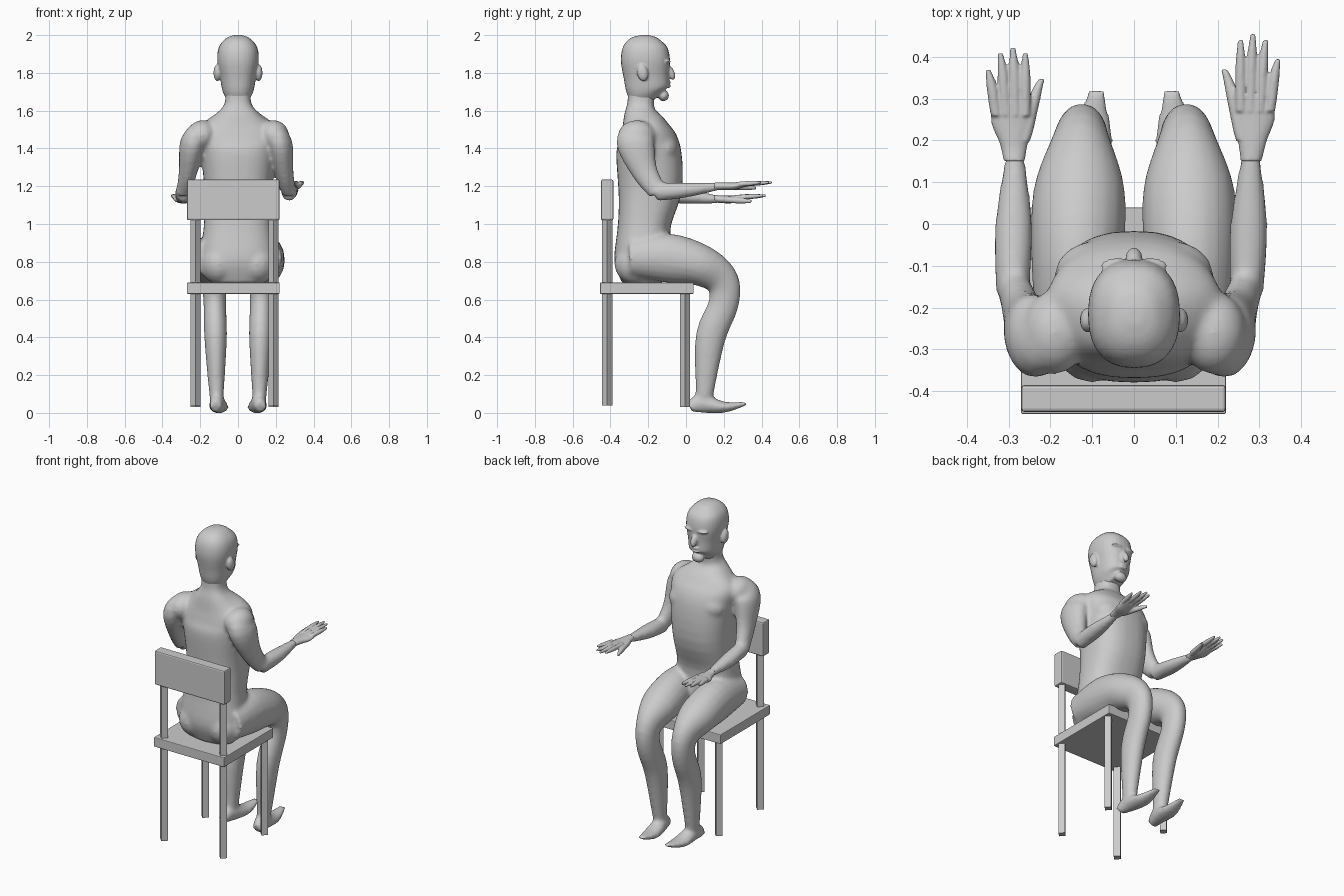
import bpy, bmesh, math
from mathutils import Vector, Matrix

default_cube = bpy.data.objects.get("Cube")
if default_cube:
    bpy.data.objects.remove(default_cube, do_unlink=True)

grey = bpy.data.materials.new("plain_grey")
grey.use_nodes = True
colour = (0.6, 0.6, 0.6, 1)
grey.diffuse_color = colour
grey.node_tree.nodes["Principled BSDF"].inputs["Base Color"].default_value = colour


def smooth_path(sections, steps=4):
    """Pass a smooth curve through the given sections."""
    points = [Vector(section) for section in sections]
    padded = [points[0], *points, points[-1]]
    path = []
    for before, start, end, after in zip(padded, padded[1:], padded[2:], padded[3:]):
        leave, arrive = (end - before) / 2, (after - start) / 2
        for step in range(steps):
            t = step / steps
            blend = t * t * (3 - 2 * t)
            path.append(start.lerp(end, blend)
                        + leave * t * (1 - t) ** 2 - arrive * t * t * (1 - t))
    return path + [points[-1]]


def rounded(value, squareness):
    return math.copysign(abs(value) ** squareness, value)


def tube(bm, sections, x_start=0, x_end=0, side=1, warp=None, sides=20, squareness=1):
    """Sections hold y, z, half width and half depth; depth lies across the path."""
    path = smooth_path(sections)
    last = len(path) - 1
    rings = []
    for index, (y, z, width, depth) in enumerate(path):
        ahead, behind = path[min(index + 1, last)], path[max(index - 1, 0)]
        along = Vector((0, ahead[0] - behind[0], ahead[1] - behind[1])).normalized()
        across = along.cross(Vector((1, 0, 0)))
        centre = Vector((x_start + (x_end - x_start) * index / last, y, z))
        ring = []
        for corner in range(sides):
            angle = math.tau * corner / sides
            point = centre + across * depth * rounded(math.sin(angle), squareness)
            point.x = side * (point.x + width * rounded(math.cos(angle), squareness))
            ring.append(bm.verts.new(warp(point) if warp else point))
        rings.append(ring)
    faces = [bm.faces.new(rings[0]), bm.faces.new(rings[-1])]
    for lower, upper in zip(rings, rings[1:]):
        for corner in range(sides):
            previous = corner - 1
            faces.append(bm.faces.new((lower[previous], lower[corner],
                                       upper[corner], upper[previous])))
    bmesh.ops.recalc_face_normals(bm, faces=faces)


def ball(bm, place, size, tilt=0):
    matrix = (Matrix.Translation(place) @ Matrix.Rotation(tilt, 4, 'X')
              @ Matrix.Diagonal((*size, 1)))
    bmesh.ops.create_uvsphere(bm, u_segments=16, v_segments=10, radius=1, matrix=matrix)


def finish(bm, name):
    mesh = bpy.data.meshes.new(name)
    bm.to_mesh(mesh)
    bm.free()
    mesh.materials.append(grey)
    part = bpy.data.objects.new(name, mesh)
    bpy.context.collection.objects.link(part)
    return part


def fuse(part, voxel, passes):
    """Join overlapping shapes into one smooth skin."""
    remesh = part.modifiers.new("fuse", 'REMESH')
    remesh.mode = 'VOXEL'
    remesh.voxel_size = voxel
    remesh.use_smooth_shade = True
    soften = part.modifiers.new("soften", 'SMOOTH')
    soften.iterations = passes


def right_arm_pose(point):
    """The right arm stands further out, reaches lower and is a little shorter."""
    reach = min(max((point.y + 0.16) / 0.34, 0), 1)
    point += Vector((-0.02 + 0.015 * reach, 0, -0.07 * reach))
    if point.y > 0.18:
        point.y -= (point.y - 0.18) * 0.12
    return point


torso = [(-.24, .68, .13, .1), (-.23, .8, .2, .15), (-.22, 1, .18, .14),
         (-.19, 1.2, .18, .17), (-.2, 1.4, .2, .17), (-.22, 1.5, .21, .13),
         (-.24, 1.58, .12, .09), (-.24, 1.64, .07, .07), (-.23, 1.74, .07, .08)]
upper_arm = [(-.26, 1.52, .04, .05), (-.27, 1.44, .07, .1),
             (-.22, 1.28, .05, .07), (-.15, 1.17, .04, .05)]
forearm = [(-.16, 1.17, .04, .05), (0, 1.18, .045, .04), (.18, 1.2, .02, .02)]
leg = [(-.3, .82, .09, .1), (-.1, .82, .11, .13), (.08, .78, .11, .11),
       (.19, .7, .07, .09), (.2, .58, .06, .08), (.13, .4, .06, .08),
       (.1, .12, .04, .05), (.09, .04, .03, .05)]
foot = [(.02, .03, .03, .03), (.08, .05, .04, .05),
        (.2, .03, .05, .03), (.32, .05, .02, .01)]

# Body with arms, legs and feet
bm = bmesh.new()
tube(bm, torso, sides=32, squareness=0.8)
for side, pose in ((1, None), (-1, right_arm_pose)):
    tube(bm, upper_arm, .19, .27, side, pose)
    tube(bm, forearm, .27, .28, side, pose)
    tube(bm, leg, .14, .11, side)
    tube(bm, foot, .12, .09, side)
    # Shoulder, chest muscle and buttock
    ball(bm, (side * .19, -.26, 1.47), (.08, .1, .08))
    ball(bm, (side * .09, -.12, 1.4), (.1, .08, .08))
    ball(bm, (side * .1, -.27, .79), (.1, .11, .11))
fuse(finish(bm, "body"), 0.01, 10)

# Head with face and ears
skull = [(-.18, 1.655, .04, .07), (-.2, 1.7, .08, .11), (-.21, 1.78, .095, .12),
         (-.215, 1.87, .11, .13), (-.22, 1.94, .1, .115), (-.22, 1.985, .06, .07),
         (-.22, 2, .02, .02)]
bm = bmesh.new()
tube(bm, skull, sides=28, squareness=0.85)
ball(bm, (0, -.08, 1.8), (.02, .02, .04), 0.4)
for height in (1.73, 1.75):
    ball(bm, (0, -.095, height), (.03, .015, .01))
ball(bm, (0, -.12, 1.68), (.04, .03, .03))
for side in (1, -1):
    ball(bm, (side * .11, -.23, 1.8), (.02, .03, .045), 0.2)
    ball(bm, (side * .04, -.1, 1.86), (.04, .02, .01))
fuse(finish(bm, "head"), 0.006, 5)

# Hands: palm, four fingers and a thumb
palm = [(.15, 1.2, .025, .02), (.2, 1.2, .035, .02), (.25, 1.2, .05, .02),
        (.31, 1.21, .047, .012)]


def digit(bm, base, tip, radius, side, pose):
    """Tapering digit between two points."""
    base, tip = Vector(base), Vector(tip)
    middle = base.lerp(tip, 0.6)
    tube(bm, [(point.y, point.z, radius * size, radius * size)
              for point, size in ((base, 1), (middle, 1), (tip, 0.5))],
         base.x, tip.x, side, pose, sides=12)


for name, side, pose in (("left_hand", 1, None), ("right_hand", -1, right_arm_pose)):
    bm = bmesh.new()
    tube(bm, palm, .28, .29, side, pose)
    for finger in range(4):
        spread = finger - 1.5
        length = 0.455 - 0.015 * (spread + 0.5) ** 2
        digit(bm, (.29 + .023 * spread, .27, 1.21),
              (.3 + .03 * spread, length, 1.22), 0.013, side, pose)
    digit(bm, (.26, .2, 1.2), (.215, .37, 1.19), 0.016, side, pose)
    fuse(finish(bm, name), 0.004, 3)


def box(name, low, high, rounding):
    low, high = Vector(low), Vector(high)
    bm = bmesh.new()
    bmesh.ops.create_cube(bm, size=1, matrix=Matrix.Translation((low + high) / 2)
                          @ Matrix.Diagonal((*(high - low), 1)))
    bevel = finish(bm, name).modifiers.new("rounding", 'BEVEL')
    bevel.width = rounding
    bevel.segments = 2


def post(name, x, y, low, high):
    """Square bar standing with its corners towards the front and sides."""
    bm = bmesh.new()
    bmesh.ops.create_cone(bm, cap_ends=True, segments=4, radius1=0.027, radius2=0.027,
                          depth=high - low,
                          matrix=Matrix.Translation((x, y, (low + high) / 2)))
    finish(bm, name)


# Chair
box("seat", (-.27, -.455, .63), (.22, .04, .69), 0.004)
box("backrest", (-.27, -.45, 1.02), (.22, -.385, 1.235), 0.008)
for side, x in (("right", -.225), ("left", .188)):
    post(side + "_back_post", x, -.417, .04, 1.1)
    post(side + "_front_leg", x, -.006, .03, .65)
